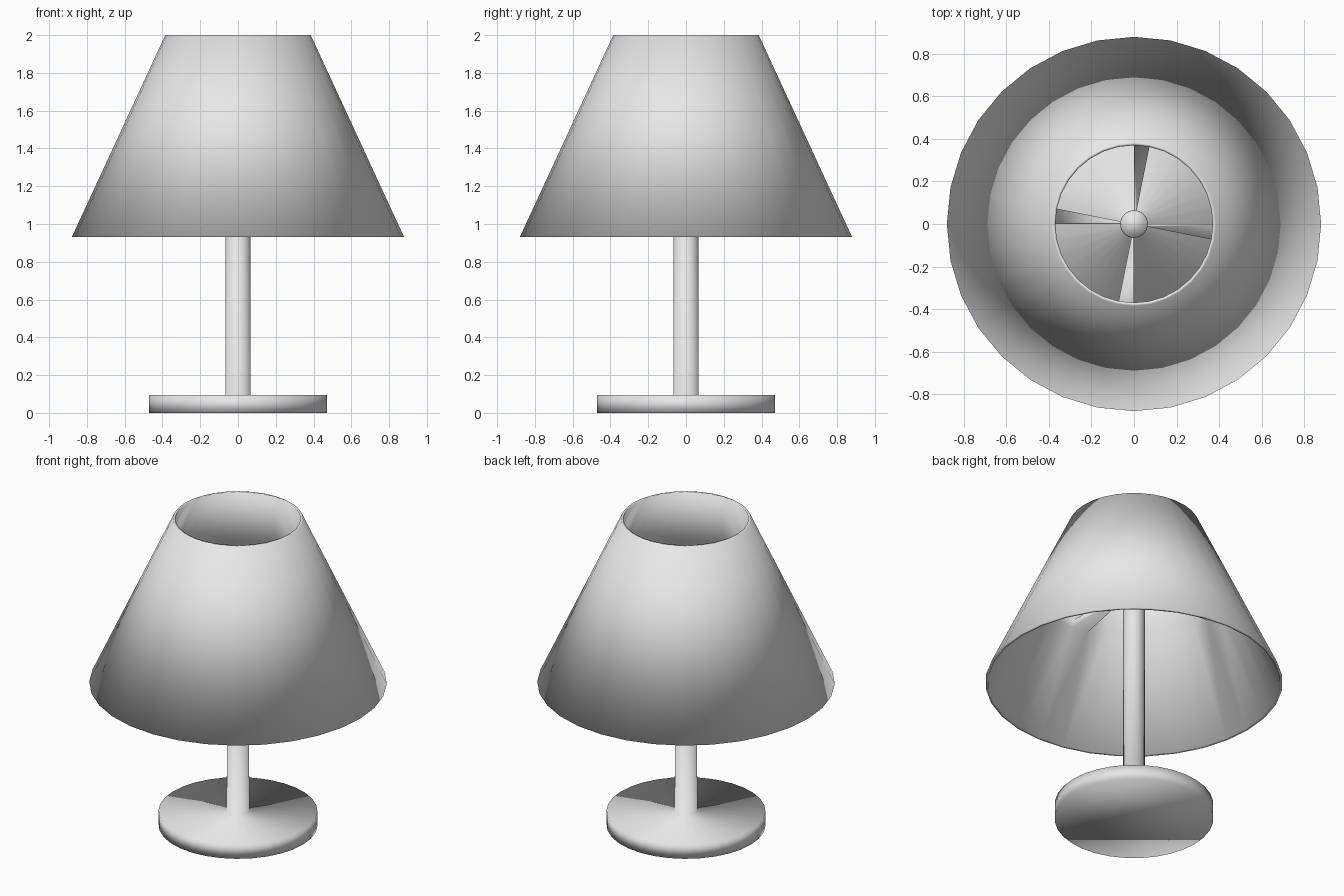
import bpy, bmesh, math

if "Cube" in bpy.data.objects:
    bpy.data.objects.remove(bpy.data.objects["Cube"])

SIDES = 32

grey = bpy.data.materials.new("light_grey")
grey.diffuse_color = (0.8, 0.8, 0.8, 1)
grey.use_nodes = True
grey.node_tree.nodes["Principled BSDF"].inputs["Base Color"].default_value = grey.diffuse_color


def ring(bm, r, z):
    step = 2 * math.pi / SIDES
    return [bm.verts.new((r * math.cos(i * step), r * math.sin(i * step), z))
            for i in range(SIDES)]


def bridge(bm, a, b, skip=()):
    for i in range(SIDES):
        if i not in skip:
            j = (i + 1) % SIDES
            bm.faces.new((a[i], a[j], b[j], b[i]))


def finish(bm, name):
    bmesh.ops.recalc_face_normals(bm, faces=bm.faces)
    for f in bm.faces:
        f.smooth = True
    mesh = bpy.data.meshes.new(name)
    bm.to_mesh(mesh)
    bm.free()
    mesh.materials.append(grey)
    obj = bpy.data.objects.new(name, mesh)
    bpy.context.collection.objects.link(obj)


# Heights where the spokes sit
SPOKE_LOW, SPOKE_HIGH = 1.56, 1.60
STEM_R = 0.064

# Round foot running into the stem
bm = bmesh.new()
profile = [(0.47, 0), (0.47, 0.095), (0.067, 0.095),
           (STEM_R, SPOKE_LOW), (STEM_R, SPOKE_HIGH)]
rings = [ring(bm, r, z) for r, z in profile]
for a, b in zip(rings, rings[1:]):
    bridge(bm, a, b)
bm.faces.new(rings[0])
bm.faces.new(rings[-1])
finish(bm, "base_and_stem")


# Conical shade with a thin wall
def inner_radius(z):
    return 0.862 + (0.370 - 0.862) * (z - 0.93) / 1.07


bm = bmesh.new()
spokes = [7, 15, 23, 31]
outer_low, outer_top = ring(bm, 0.88, 0.93), ring(bm, 0.385, 2.0)
in_top = ring(bm, inner_radius(2.0), 2.0)
in_high = ring(bm, inner_radius(SPOKE_HIGH), SPOKE_HIGH)
in_low = ring(bm, inner_radius(SPOKE_LOW), SPOKE_LOW)
in_rim = ring(bm, inner_radius(0.93), 0.93)
bridge(bm, outer_low, outer_top)
bridge(bm, outer_top, in_top)
bridge(bm, in_top, in_high)
bridge(bm, in_high, in_low, skip=spokes)
bridge(bm, in_low, in_rim)
bridge(bm, in_rim, outer_low)

# Four wedge spokes from the inner wall to the stem
hub_low, hub_high = ring(bm, STEM_R, SPOKE_LOW), ring(bm, STEM_R, SPOKE_HIGH)
for i in spokes:
    j = (i + 1) % SIDES
    wall = (in_low[i], in_low[j], in_high[j], in_high[i])
    hub = (hub_low[i], hub_low[j], hub_high[j], hub_high[i])
    for k in range(4):
        m = (k + 1) % 4
        bm.faces.new((wall[k], wall[m], hub[m], hub[k]))
loose = [v for v in bm.verts if not v.link_faces]
bmesh.ops.delete(bm, geom=loose, context='VERTS')
finish(bm, "shade_with_spokes")
